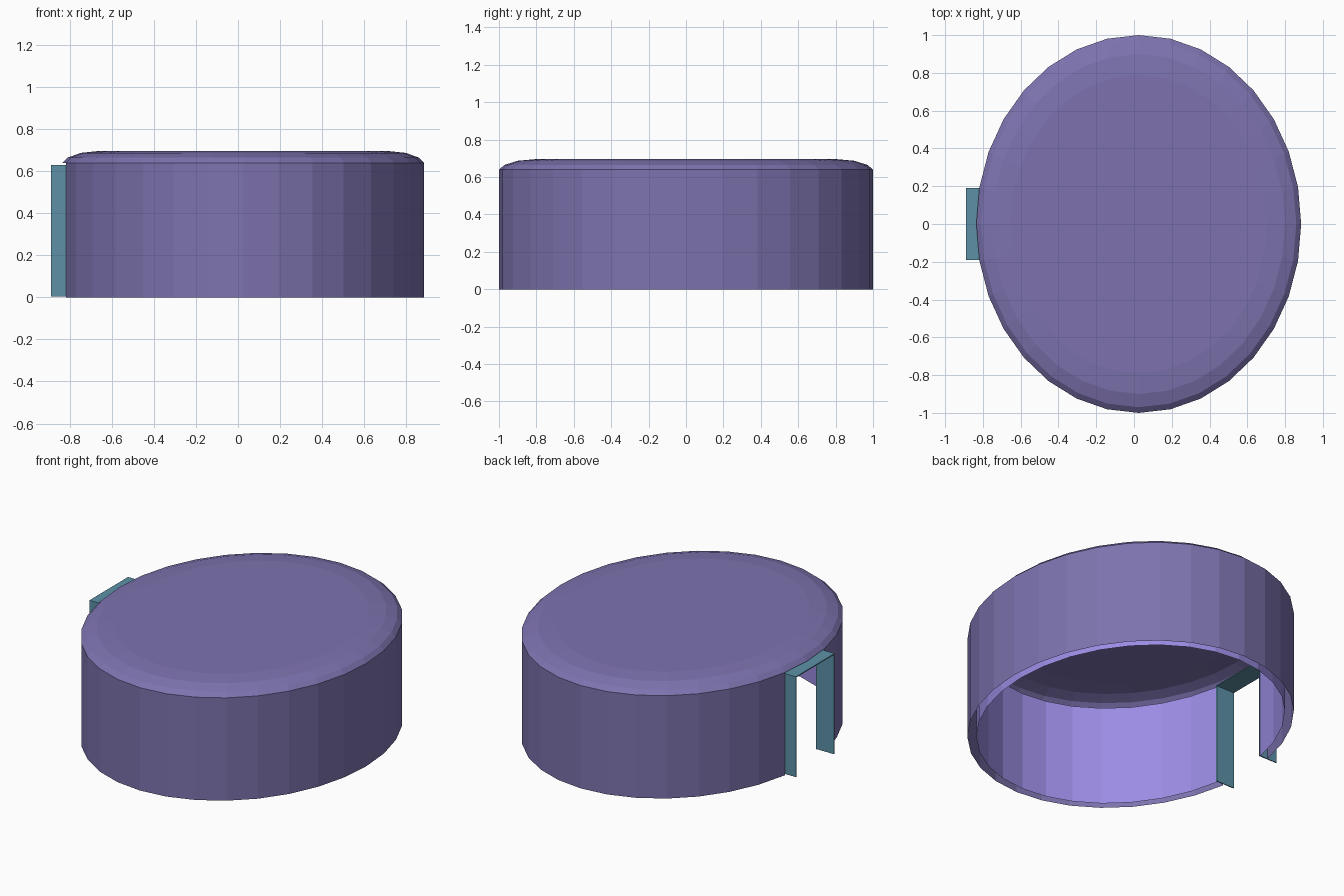
import bpy, bmesh, math

cube = bpy.data.objects.get("Cube")
if cube:
    bpy.data.objects.remove(cube)

SIDES = 32
CENTRE_X = 0.025
RX, RY = 0.86, 1.0


def material(name, colour):
    mat = bpy.data.materials.new(name)
    mat.use_nodes = True
    mat.diffuse_color = (*colour, 1)
    mat.node_tree.nodes["Principled BSDF"].inputs["Base Color"].default_value = (*colour, 1)
    return mat


def add_object(name, bm, mat):
    mesh = bpy.data.meshes.new(name)
    bm.to_mesh(mesh)
    bm.free()
    mesh.materials.append(mat)
    obj = bpy.data.objects.new(name, mesh)
    bpy.context.collection.objects.link(obj)
    return obj


def oval_sheet(name, profile, mat, doorway=False, cap=False):
    """Sweep (inset, scale, z) rings round the oval, bottom to top."""
    bm = bmesh.new()
    rings = []
    for inset, scale, z in profile:
        ring = []
        for i in range(SIDES):
            a = 2 * math.pi * i / SIDES
            ring.append(bm.verts.new((CENTRE_X + (RX * scale - inset) * math.cos(a),
                                      (RY * scale - inset) * math.sin(a), z)))
        rings.append(ring)
    half = SIDES // 2
    for low, high in zip(rings, rings[1:]):
        for i in range(SIDES):
            # the two segments facing -x are left out for the doorway
            if doorway and i in (half - 1, half):
                continue
            j = (i + 1) % SIDES
            bm.faces.new((low[i], low[j], high[j], high[i]))
    if cap:
        bm.faces.new(rings[-1])
    return add_object(name, bm, mat)


def plate(name, low, high, mat):
    bm = bmesh.new()
    bmesh.ops.create_cube(bm, size=1)
    for v in bm.verts:
        v.co = [(a + b) / 2 + c * (b - a) for a, b, c in zip(low, high, v.co)]
    return add_object(name, bm, mat)


purple = material("muted purple", (0.205, 0.171, 0.429))
lilac = material("bright lilac", (0.333, 0.263, 0.775))
teal = material("teal", (0.109, 0.283, 0.386))

# Double-skinned wall, open at the doorway
oval_sheet("outer_wall", [(0, 1, 0), (0, 1, 0.64)], purple, doorway=True)
inner = oval_sheet("inner_wall", [(0.05, 1, 0), (0.05, 1, 0.62)], lilac, doorway=True)
inner.data.flip_normals()

# Low domed roof
oval_sheet("roof", [(0, 1, 0.64), (0, 0.97, 0.665), (0, 0.90, 0.687), (0, 0.79, 0.697)],
           purple, cap=True)

# Door frame of thin plates
FRONT, BACK, HALF, TOP, THICK = -0.89, -0.765, 0.19, 0.63, 0.006
for side, name in ((1, "back_door_post"), (-1, "front_door_post")):
    edges = sorted((side * HALF, side * (HALF - THICK)))
    plate(name, (FRONT, edges[0], 0.005), (BACK, edges[1], TOP), teal)
plate("door_lintel", (FRONT, -HALF, TOP - THICK), (BACK, HALF, TOP), teal)
